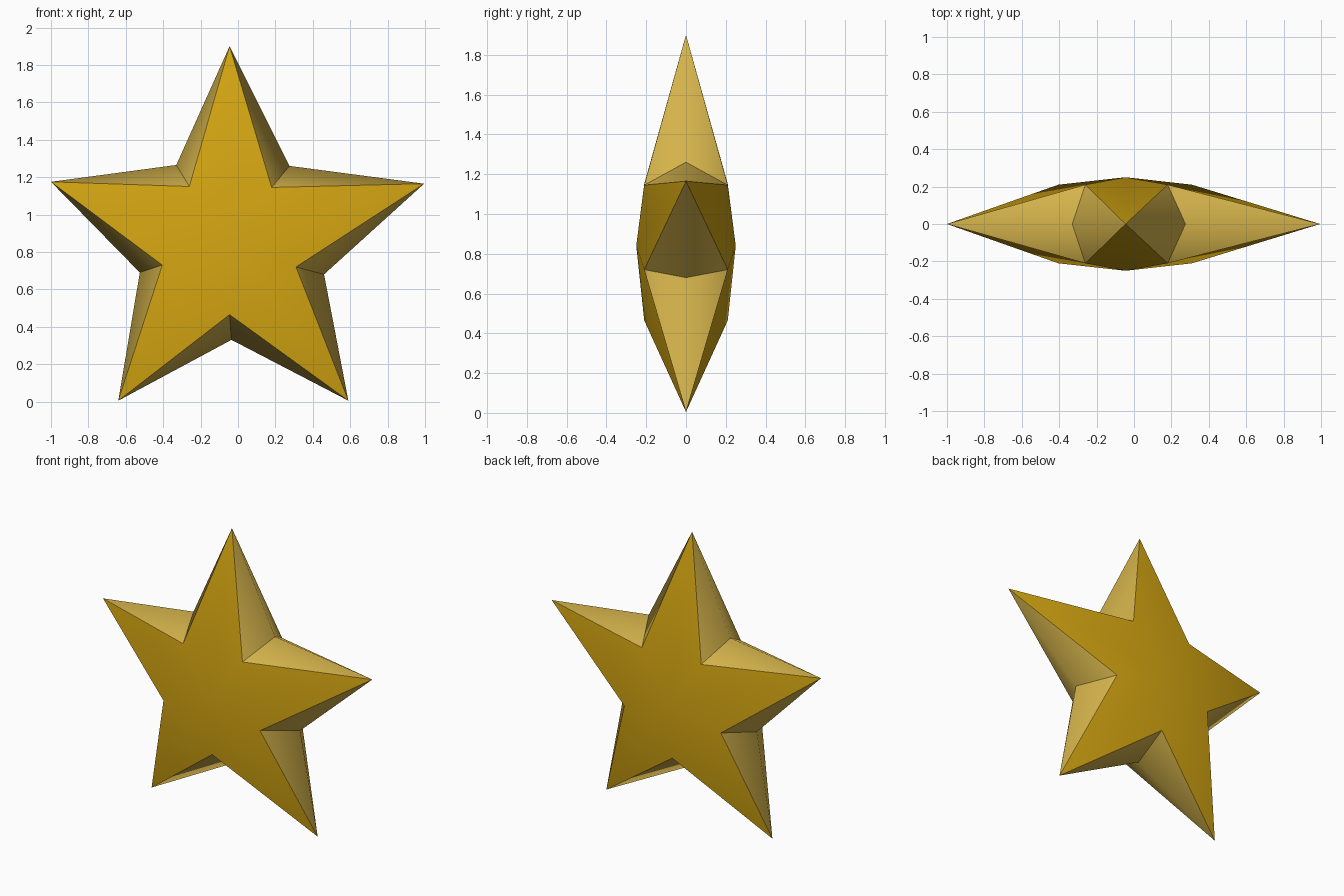
import bpy
import bmesh

if "Cube" in bpy.data.objects:
    bpy.data.objects.remove(bpy.data.objects["Cube"])

# Outline points in (x, z), clockwise from the top spike
TIPS = [(-0.045, 1.90), (0.995, 1.165), (0.59, 0.005), (-0.64, 0.005), (-1.0, 1.175)]
VALLEYS = [(0.275, 1.26), (0.46, 0.68), (-0.035, 0.33), (-0.525, 0.69), (-0.33, 1.265)]
RIMS = [(0.18, 1.145), (0.31, 0.72), (-0.045, 0.465), (-0.405, 0.73), (-0.26, 1.15)]
CENTRE = (-0.045, 0.84)
RIM_Y, CENTRE_Y = 0.21, 0.25


def material(name, color):
    mat = bpy.data.materials.new(name)
    mat.diffuse_color = (*color, 1)
    mat.use_nodes = True
    mat.node_tree.nodes["Principled BSDF"].inputs["Base Color"].default_value = mat.diffuse_color
    return mat


bm = bmesh.new()


def points(profile, y):
    return [bm.verts.new((x, y, z)) for x, z in profile]


tips, valleys = points(TIPS, 0), points(VALLEYS, 0)

for side in (-1, 1):
    rims = points(RIMS, side * RIM_Y)
    centre = points([CENTRE], side * CENTRE_Y)[0]
    for i in range(5):
        j = (i + 1) % 5
        # Domed star face, fanned from its centre
        for tri in ((centre, tips[i], rims[i]), (centre, rims[i], tips[j])):
            bm.faces.new(tri).material_index = 0
        # Bevelled walls of the notch between two spikes
        for tri in ((tips[i], valleys[i], rims[i]), (valleys[i], tips[j], rims[i])):
            bm.faces.new(tri).material_index = 1

bmesh.ops.recalc_face_normals(bm, faces=bm.faces)

# Smooth domes and wall seams; crisp rims and notch creases
valley_set, tip_set = set(valleys), set(tips)
for face in bm.faces:
    face.smooth = True
for edge in bm.edges:
    mats = {f.material_index for f in edge.link_faces}
    seam = any(v in valley_set for v in edge.verts) and any(v in tip_set for v in edge.verts)
    edge.smooth = mats == {0} or seam

mesh = bpy.data.meshes.new("star")
bm.to_mesh(mesh)
bm.free()
mesh.materials.append(material("gold", (0.68, 0.39, 0.006)))
mesh.materials.append(material("pale_gold", (0.66, 0.45, 0.07)))
star = bpy.data.objects.new("star", mesh)
bpy.context.collection.objects.link(star)
